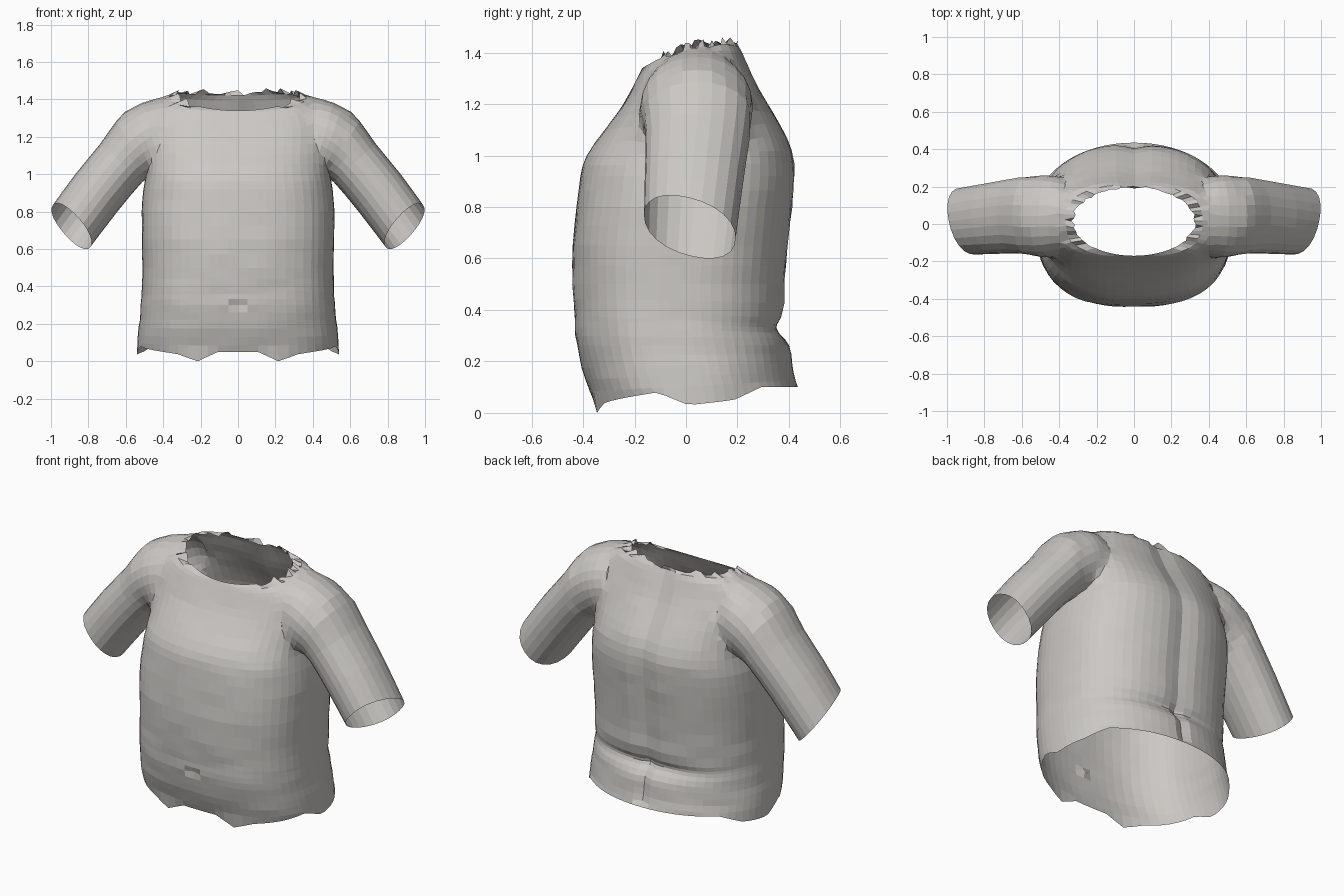
import bpy, bmesh, math, random
from mathutils import Vector, noise

random.seed(4)
cube = bpy.data.objects.get("Cube")
if cube:
    bpy.data.objects.remove(cube, do_unlink=True)


def make_material(name, colour):
    mat = bpy.data.materials.new(name)
    mat.use_nodes = True
    mat.diffuse_color = colour
    mat.node_tree.nodes["Principled BSDF"].inputs["Base Color"].default_value = colour
    return mat


cloth = make_material("pale_grey_cloth", (0.6, 0.58, 0.555, 1))
opening = make_material("temporary_opening", (0, 0, 0, 1))


def refine(rows):
    """Insert a smooth in-between row after every row."""
    out = []
    for i in range(len(rows) - 1):
        p = [rows[max(0, min(len(rows) - 1, i + k))] for k in (-1, 0, 1, 2)]
        out.append(p[1])
        out.append([(9 * (b + c) - a - d) / 16 for a, b, c, d in zip(*p)])
    return out + [rows[-1]]


def loft(name, rings):
    """Closed solid through the rings; the end caps are marked as openings."""
    bm = bmesh.new()
    loops = [[bm.verts.new(p) for p in ring] for ring in rings]
    n = len(loops[0])
    for a, b in zip(loops, loops[1:]):
        for i in range(n):
            j = (i + 1) % n
            bm.faces.new((a[i], a[j], b[j], b[i]))
    for loop in (loops[0], loops[-1]):
        hub = bm.verts.new(sum((v.co for v in loop), Vector()) / n)
        for i in range(n):
            bm.faces.new((loop[i], loop[(i + 1) % n], hub)).material_index = 1
    bmesh.ops.recalc_face_normals(bm, faces=bm.faces)
    mesh = bpy.data.meshes.new(name)
    bm.to_mesh(mesh)
    bm.free()
    mesh.materials.append(cloth)
    mesh.materials.append(opening)
    obj = bpy.data.objects.new(name, mesh)
    bpy.context.collection.objects.link(obj)
    return obj


def rounded(a, power):
    """Cosine and sine of a point on a squared-off unit circle."""
    c, s = math.cos(a), math.sin(a)
    r = (abs(c) ** power + abs(s) ** power) ** (-1 / power)
    return c * r, s * r


def bump(v, width):
    return math.exp(-(v / width) ** 2)


def hem_height(a):
    """Ragged hem height by angle from the front."""
    pts = [(0, .05), (.2, .05), (.393, 0), (.6, .04), (1.2, .08), (1.5, .03),
           (1.95, .05), (2.25, .1), (3.2, .1)]
    for (a0, z0), (a1, z1) in zip(pts, pts[1:]):
        if a <= a1:
            return z0 + (z1 - z0) * (a - a0) / (a1 - a0)


# Torso rows: front z, back z, half width, front y, back y, side lift
torso_rows = refine([
    (.05, .10, .54, -.36, .435, 0),
    (.13, .16, .535, -.39, .42, 0),
    (.22, .23, .525, -.415, .41, 0),
    (.30, .29, .52, -.43, .40, 0),
    (.36, .33, .515, -.432, .395, 0),
    (.40, .37, .513, -.435, .39, 0),
    (.50, .50, .51, -.44, .388, 0),
    (.65, .65, .514, -.44, .40, 0),
    (.80, .80, .515, -.425, .415, 0),
    (.92, .92, .505, -.41, .425, 0),
    (1.0, 1.02, .49, -.385, .415, 0),
    (1.1, 1.12, .485, -.315, .37, .01),
    (1.19, 1.21, .49, -.25, .315, .03),
    (1.26, 1.31, .475, -.21, .26, .05),
    (1.31, 1.39, .43, -.185, .225, .05),
    (1.34, 1.44, .33, -.17, .20, .03)])

SIDES = 64
rings = []
for r, (zf, zb, w, yf, yb, lift) in enumerate(torso_rows):
    ring = []
    for i in range(SIDES):
        a = 2 * math.pi * i / SIDES
        fold = min(a, 2 * math.pi - a)
        is_neck = r == len(torso_rows) - 1
        power = 2.6 if fold < math.pi / 2 else min(2.4, 1.95 + zb)
        c, s = rounded(a, 2 if is_neck else power)
        x = w * s
        y = (yf + yb) / 2 - (yb - yf) / 2 * c
        z = zf + (zb - zf) * (1 - c) / 2 + lift * s * s
        if r == 0:
            z = hem_height(fold)
        elif not is_neck:
            if c < 0:      # waist crease and spine groove
                y -= .045 * bump(x, .32) * bump(z - .33, .04)
                y -= .02 * bump(x, .06 if z > .36 else .03)
            if i == 0 and abs(z - .3) < .015:      # navel
                y += .02
            wrinkle = .012 * noise.noise(Vector((x * 5, y * 5, z * 14)))
            x, y = x * (1 + wrinkle / 2), y * (1 + wrinkle)
        elif fold > .75:   # frayed neckline
            fray = random.uniform(-.02, .04)
            x, y = x * (1 - fray), y * (1 - fray)
            z += random.uniform(-.02, .025)
        ring.append((x, y, z))
    rings.append(ring)
shirt = loft("shirt", rings)

# Sleeve rows: top x, top z, bottom x, bottom z, centre y, half depth, cuff tilt
sleeve_rows = refine([
    (.38, 1.39, .34, 1.08, .05, .18, 0),
    (.46, 1.41, .39, 1.03, .045, .22, 0),
    (.56, 1.37, .43, 1.0, .04, .228, 0),
    (.65, 1.285, .46, .985, .045, .215, 0),
    (.735, 1.165, .51, .96, .045, .202, 0),
    (.87, 1.0, .645, .80, .03, .19, .1),
    (.99, .835, .79, .61, .015, .178, .25)])


def sleeve(name, side, n=24):
    rings = []
    for tx, tz, bx, bz, cy, depth, tilt in sleeve_rows:
        ring = []
        for i in range(n):
            c, s = rounded(2 * math.pi * i / n, 2.2)
            t = (1 + c) / 2
            dy = depth * s
            ring.append((side * (bx + (tx - bx) * t + .8 * tilt * dy), cy + dy,
                         bz + (tz - bz) * t - tilt * dy))
        rings.append(ring)
    return loft(name, rings)


# Join the sleeves to the torso as one skin
bpy.context.view_layer.objects.active = shirt
for name, side in (("left_sleeve", 1), ("right_sleeve", -1)):
    part = sleeve(name, side)
    mod = shirt.modifiers.new(name, 'BOOLEAN')
    mod.operation, mod.solver, mod.object = 'UNION', 'EXACT', part
    bpy.ops.object.modifier_apply(modifier=mod.name)
    bpy.data.objects.remove(part, do_unlink=True)

# Open the hem, neck and cuffs, then soften the shoulder seams
bm = bmesh.new()
bm.from_mesh(shirt.data)
bmesh.ops.delete(bm, geom=[f for f in bm.faces if f.material_index == 1], context='FACES')


def seam_verts():
    return [v for v in bm.verts if not v.is_boundary
            and v.co.z > 1.04 and .34 < abs(v.co.x) < .6]


bmesh.ops.remove_doubles(bm, verts=seam_verts(), dist=.02)
seam = seam_verts()
for _ in range(5):
    bmesh.ops.smooth_vert(bm, verts=seam, factor=.5,
                          use_axis_x=True, use_axis_y=True, use_axis_z=True)
for f in bm.faces:
    f.smooth = False
bm.to_mesh(shirt.data)
bm.free()
shirt.data.materials.pop(index=1)
bpy.data.materials.remove(opening)
